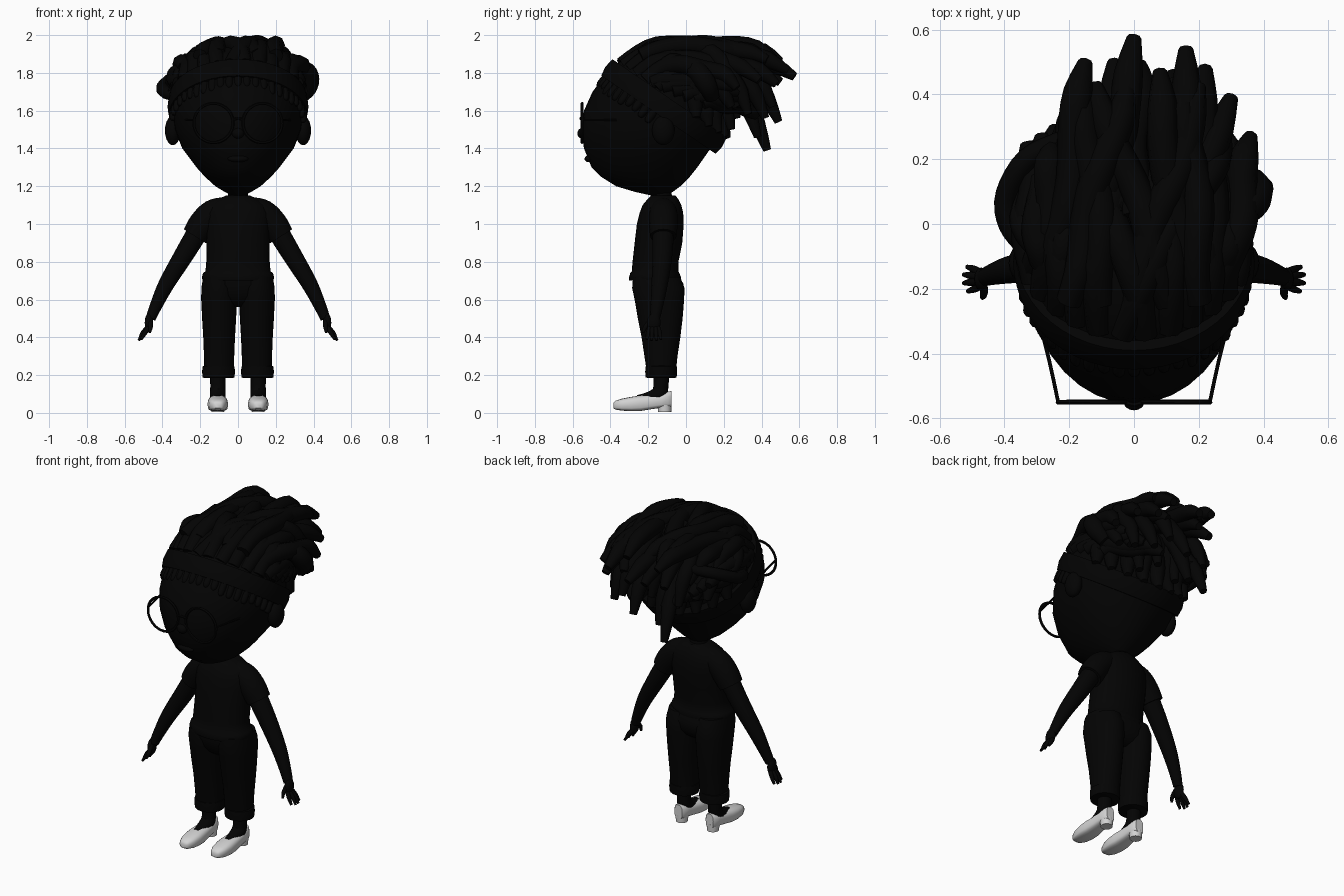
import bpy, bmesh, math, random
from mathutils import Vector

if "Cube" in bpy.data.objects:
    bpy.data.objects.remove(bpy.data.objects["Cube"])

random.seed(4)
sin, cos, pi = math.sin, math.cos, math.pi


def material(name, v):
    m = bpy.data.materials.new(name)
    m.diffuse_color = (v, v, v, 1)
    m.use_nodes = True
    m.node_tree.nodes["Principled BSDF"].inputs["Base Color"].default_value = m.diffuse_color
    return m


BLACK = material("soft_black", 0.001)
WHITE = material("shoe_white", 0.65)


def finish(name, bm, mat=BLACK, angle=50):
    bmesh.ops.recalc_face_normals(bm, faces=bm.faces)
    me = bpy.data.meshes.new(name)
    bm.to_mesh(me)
    bm.free()
    me.materials.append(mat)
    ob = bpy.data.objects.new(name, me)
    bpy.context.collection.objects.link(ob)
    bpy.ops.object.select_all(action='DESELECT')
    ob.select_set(True)
    bpy.context.view_layer.objects.active = ob
    bpy.ops.object.shade_smooth_by_angle(angle=math.radians(angle))
    return ob


def skin(bm, rings, closed=False):
    """Bridge rings of points into a surface, capped unless closed."""
    vs = [[bm.verts.new(p) for p in r] for r in rings]
    n = len(vs[0])
    for a, b in zip(vs, vs[1:] + vs[:1] if closed else vs[1:]):
        for i in range(n):
            bm.faces.new((a[i], a[(i + 1) % n], b[(i + 1) % n], b[i]))
    if not closed:
        bm.faces.new(vs[0])
        bm.faces.new(vs[-1])


def loft(name, rows, cx=0, n=28, mat=BLACK, mid=.5, sq=1.0):
    """Stack oval rings given as (z, half width, front y, back y); mid places the widest point."""
    bm = bmesh.new()
    rings = []
    for z, rx, y0, y1 in rows:
        ring, yc = [], y0 + (y1 - y0) * mid
        for i in range(n):
            a = 2 * pi * i / n
            ry = yc - y0 if sin(a) < 0 else y1 - yc
            ring.append((cx + rx * cos(a), yc + ry * math.copysign(abs(sin(a)) ** sq, sin(a)), z))
        rings.append(ring)
    skin(bm, rings)
    return finish(name, bm, mat)


def tubes(name, paths, sides=8, res=4, mat=BLACK):
    """Each path is a list of (point, radius); Catmull-Rom smoothed."""
    bm = bmesh.new()
    for path in paths:
        P = [Vector((*p, r)) for p, r in path]
        P = [P[0] * 2 - P[1]] + P + [P[-1] * 2 - P[-2]]
        pts = []
        for a, b, c, d in zip(P, P[1:], P[2:], P[3:]):
            for k in range(res):
                t = k / res
                pts.append(0.5 * (2 * b + (c - a) * t + (2 * a - 5 * b + 4 * c - d) * t * t
                                  + (3 * b - a - 3 * c + d) * t ** 3))
        pts.append(P[-2])
        rings, side = [], None
        for i, p in enumerate(pts):
            d = (pts[min(i + 1, len(pts) - 1)] - pts[max(i - 1, 0)]).xyz.normalized()
            side = side - d * side.dot(d) if side else d.orthogonal()
            side.normalize()
            up = d.cross(side)
            rings.append([p.xyz + max(p.w, 0.003) * (side * cos(2 * pi * j / sides) + up * sin(2 * pi * j / sides))
                          for j in range(sides)])
        skin(bm, rings)
    return finish(name, bm, mat)


def ball(name, c, s, n=16):
    bm = bmesh.new()
    bmesh.ops.create_uvsphere(bm, u_segments=n, v_segments=n // 2 + 2, radius=1)
    for v in bm.verts:
        v.co = Vector([v.co[i] * s[i] + c[i] for i in range(3)])
    return finish(name, bm)


# Head, face and neck
loft("head", [(1.15, .03, -.18, -.1), (1.17, .07, -.27, -.07), (1.2, .12, -.37, -.03), (1.25, .175, -.45, .02),
              (1.3, .22, -.5, .06), (1.4, .295, -.54, .13), (1.5, .335, -.555, .17), (1.6, .35, -.54, .2),
              (1.7, .345, -.495, .21), (1.8, .31, -.42, .2), (1.87, .25, -.34, .15), (1.91, .18, -.27, .08),
              (1.935, .08, -.19, 0)], n=36, mid=.58)
ball("nose", (0, -.55, 1.48), (.032, .025, .028))
ball("lips", (0, -.515, 1.345), (.055, .022, .018))
loft("neck", [(1.08, .055, -.18, -.07), (1.22, .05, -.18, -.08)], n=16)
for s in (-1, 1):
    ball("ear", (s * .345, -.12, 1.495), (.042, .06, .078))

# Glasses
lens = []
for s in (-1, 1):
    lens.append([((s * .13 + .104 * cos(a * pi / 12), -.55, 1.535 + .104 * sin(a * pi / 12)), .008)
                 for a in range(25)])
    lens.append([((s * .234, -.55, 1.55), .006), ((s * .262, -.42, 1.55), .006), ((s * .3, -.27, 1.55), .006)])
lens.append([((-.03, -.55, 1.55), .007), ((0, -.558, 1.56), .007), ((.03, -.55, 1.55), .007)])
tubes("glasses", lens, sides=6, res=2)

# Tilted headband
AX, N = Vector((0, -.293, .2)), Vector((0, .56, .83))


def band(t, grow=0.0, up=0.0):
    return Vector((0, -.118, 1.62)) + AX * cos(t) * (1 + grow / .355) + Vector((.353 + grow, 0, 0)) * sin(t) + N * up


bm = bmesh.new()
skin(bm, [[band(2 * pi * i / 48, g, u) for g, u in ((-.03, -.05), (.012, -.05), (.02, 0), (.012, .055), (-.03, .055))]
          for i in range(48)], closed=True)
finish("headband", bm)

# Short fringe locks peeking out below the band
fringe = []
for i in range(-11, 12):
    t = i * .135
    drop = random.uniform(.1, .125)
    fringe.append([(band(t, -.02, -.02), .022), (band(t, -.012, -.07), .022),
                   (band(t, -.008, -drop + .012), .018), (band(t, -.008, -drop), .009)])
tubes("fringe_locks", fringe, sides=8, res=2)

# Long locks swept back over the skull
CEN, SEMI = Vector((0, -.09, 1.66)), Vector((.335, .29, .293))


def lock(start, tip, lift, r=.042):
    start, tip = Vector(start), Vector(tip)
    path, phase = [], random.uniform(0, 6)
    for k in range(9):
        s = k / 8
        p = start.lerp(tip, s)
        p.z += lift * max(sin(pi * s), 0) ** .5 + .012 * sin(phase + 9 * s) * sin(pi * s)
        p.x += .022 * sin(phase + 6 * s) * sin(pi * s)
        q = p - CEN
        m = Vector([q[i] / SEMI[i] for i in range(3)]).length
        if m < 1:
            p = CEN + q / m
        path.append((p, r * (.9 + .2 * sin(pi * s)) if k < 8 else r * .5))
    return path


tips = [(-.25, .24, 1.8), (-.22, .3, 1.72), (-.15, .5, 1.86), (-.06, .5, 1.75), (-.17, .46, 1.74), (0, .575, 1.78),
        (.08, .47, 1.87), (.16, .54, 1.81), (.22, .48, 1.74), (.12, .44, 1.76), (.3, .39, 1.76), (.36, .27, 1.72)]
order = [0, 2, 1, 5, 3, 10, 4, 7, 6, 8, 11, 9]
top = [lock(band(-1.3 + 2.6 * i / 11, -.045, .06), tips[j], .1, .046) for i, j in enumerate(order)]
top += [lock((x, -.24, 1.89), (x + d, .43, 1.87), .06, .045)
        for x, d in ((-.2, .18), (-.1, -.06), (0, .2), (.1, -.22), (.2, -.05))]
tubes("top_locks", top, res=2)

# Locks wrapping the sides
sides = []
for s in (-1, 1):
    for i in range(6):
        sides.append(lock(band(s * (1.2 + i * .17), -.02, .07 + .012 * i),
                          (s * (.33 - .045 * i), .25 + .025 * i, 1.72 - .03 * i), .03, .042))
    for i in range(4):
        sides.append(lock((s * (.1 + .06 * i), -.12, 1.92 - .03 * i), (s * (.13 + .06 * i), .33 - .03 * i, 1.62), .09, .045))
tubes("side_locks", sides, res=2)

# Locks lying down the back of the skull to the band
back = [lock((.05 * i, .0, 1.88), band(pi - .27 * i, .015, .05), .05, .045) for i in range(-4, 5)]
tubes("nape_locks", back, res=2)

# Locks hanging at the back
hang = [lock((x * .7, .02, 1.87), (x, y, z), .14, .042) for x, y, z in
        ((-.15, .43, 1.39), (-.08, .38, 1.46), (.02, .49, 1.54), (.12, .46, 1.62), (.2, .42, 1.56),
         (-.2, .36, 1.6), (.27, .33, 1.58), (.05, .27, 1.56), (-.1, .24, 1.52), (.16, .24, 1.5))]
tubes("hanging_locks", hang, res=2)

# Looped locks sticking out at the temples
tubes("temple_locks", [
    [((-.22, .26, 1.8), .03), ((-.33, .2, 1.78), .035), ((-.395, .09, 1.73), .035), ((-.385, 0, 1.7), .036), ((-.33, -.08, 1.68), .03)],
    [((-.24, -.14, 1.84), .03), ((-.33, -.03, 1.8), .04), ((-.34, .05, 1.74), .04), ((-.3, .15, 1.68), .02)],
    [((.28, .0, 1.83), .04), ((.355, .06, 1.81), .055), ((.375, .11, 1.74), .055), ((.33, .14, 1.67), .04)]])

# Shirt
loft("shirt", [(.7, .185, -.3, -.03), (.715, .192, -.303, -.025), (.74, .185, -.295, -.035), (.75, .172, -.287, -.04),
               (.8, .168, -.283, -.04), (.9, .166, -.272, -.02), (1, .17, -.26, -.012), (1.06, .17, -.245, -.015),
               (1.1, .15, -.23, -.025), (1.13, .11, -.205, -.04), (1.15, .065, -.185, -.055)], sq=.85)

for s in (-1, 1):
    # Sleeve, arm and hand
    tubes("sleeve", [[((s * x, -.12, z), r) for x, z, r in
                      ((.06, 1.08, .065), (.13, 1.055, .075), (.185, 1.0, .076), (.228, .935, .07))]], sides=16)
    tubes("arm", [[((s * x, y, z), r) for x, y, z, r in
                   ((.2, -.12, .98, .058), (.29, -.125, .83, .052), (.38, -.14, .68, .043),
                    (.435, -.155, .565, .033), (.462, -.165, .5, .027))]], sides=14)
    ball("palm", (s * .472, -.17, .478), (.022, .036, .05), 12)
    fingers = [[((s * .47, -.17 + dy * .6, .46), .013), ((s * (.495 + d), -.17 + dy, .425), .012),
                ((s * (.517 + d), -.17 + dy * 1.25, .38 + abs(dy) * .3), .007)]
               for dy, d in ((-.03, -.004), (-.01, .008), (.011, .008), (.03, -.002))]
    fingers.append([((s * .465, -.185, .49), .013), ((s * .463, -.215, .455), .012), ((s * .468, -.228, .425), .007)])
    tubes("fingers", fingers, sides=8, res=3)

    # Trouser leg, rolled cuff and ankle
    loft("trouser_leg", [(.2, .078, -.205, -.055), (.3, .08, -.22, -.045), (.4, .084, -.235, -.03),
                         (.5, .09, -.255, -.018), (.6, .095, -.272, -.01), (.66, .094, -.285, -.008),
                         (.72, .085, -.28, -.03)], cx=s * .1, sq=.85)
    loft("cuff", [(.185, .075, -.2, -.06), (.187, .084, -.213, -.05), (.215, .087, -.216, -.047),
                  (.245, .085, -.215, -.048), (.25, .076, -.2, -.06)], cx=s * .103)
    tubes("foot", [[((s * .107, y, z), r) for y, z, r in
                    ((-.13, .22, .042), (-.133, .14, .04), (-.145, .098, .042), (-.2, .074, .036), (-.255, .064, .03))]], sides=14)

    # Pointed flat shoe: sections along y as (y, half width, bottom, top)
    bm = bmesh.new()
    rings = []
    for y, w, b, t in ((-.385, .018, .025, .052), (-.375, .032, .018, .064), (-.34, .047, .012, .075), (-.29, .054, .009, .085),
                       (-.24, .053, .01, .092), (-.18, .046, .02, .096), (-.13, .042, .028, .104), (-.095, .038, .03, .113),
                       (-.078, .026, .032, .115)):
        ring = []
        for i in range(20):
            a = 2 * pi * i / 20
            c, d = cos(a), sin(a)
            e = .45 if d < 0 else .8
            ring.append((s * .107 + w * math.copysign(abs(c) ** .7, c), y, (b + t) / 2 + (t - b) / 2 * math.copysign(abs(d) ** e, d)))
        rings.append(ring)
    skin(bm, rings)
    finish("shoe", bm, WHITE, 40)
    loft("shoe_heel", [(.004, .034, -.148, -.078), (.05, .038, -.152, -.076)], cx=s * .107, n=16, mat=WHITE)

# Trouser waist joining both legs
loft("trouser_waist", [(.56, .1, -.2, -.08), (.585, .15, -.235, -.045), (.62, .18, -.262, -.022),
                       (.68, .188, -.283, -.012), (.73, .175, -.28, -.04)], sq=.7)
